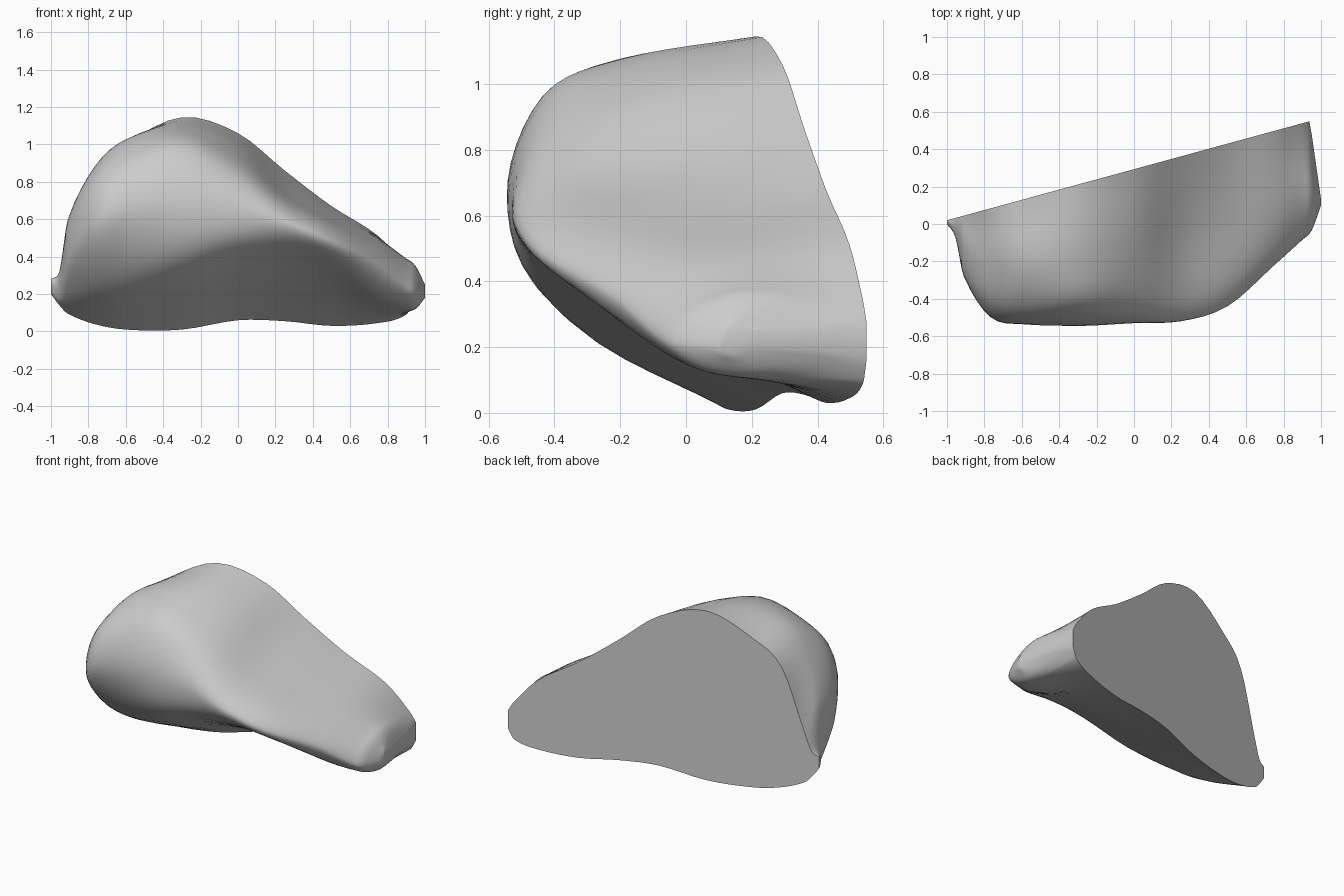
import bpy
import bmesh
import math

if "Cube" in bpy.data.objects:
    bpy.data.objects.remove(bpy.data.objects["Cube"])

# Cross-sections across the width: x, bottom z, four (y, z) points running
# crease -> front -> shoulder -> crown, then the top z on the flat back.
SECTIONS = [
    (-1.00, .20, .01, .21, .00, .24, .00, .26, .01, .275, .28),
    (-0.955, .14, -.03, .17, -.07, .24, -.06, .30, -.02, .32, .31),
    (-0.91, .095, -.12, .20, -.27, .38, -.25, .56, -.10, .59, .43),
    (-0.77, .04, -.27, .24, -.49, .54, -.42, .78, -.18, .875, .84),
    (-0.60, .01, -.33, .26, -.53, .60, -.46, .87, -.20, 1.02, 1.0),
    (-0.30, .01, -.42, .35, -.545, .66, -.43, .97, -.18, 1.08, 1.145),
    (0.00, .06, -.43, .43, -.53, .65, -.42, .85, -.10, .98, 1.06),
    (0.25, .055, -.37, .42, -.52, .57, -.41, .68, -.05, .76, .86),
    (0.50, .03, -.25, .34, -.44, .47, -.33, .56, .00, .61, .67),
    (0.75, .045, -.05, .18, -.22, .34, -.13, .43, .12, .49, .51),
    (0.90, .09, .08, .12, -.08, .22, -.03, .32, .20, .39, .34),
    (0.95, .18, .15, .12, -.03, .20, .02, .29, .20, .35, .26),
    (1.00, .20, .12, .18, .10, .20, .11, .23, .12, .25, .25),
]


def back_y(x):
    """Slanted vertical cut, rounded off at the right end."""
    return min(.293 + .273 * x, .55 - 7 * (x - .94))


def spline(ts, vals, i, u):
    """Smooth curve through vals at ts, at fraction u of span i."""
    last = len(ts) - 1

    def slope(k):
        a, b = max(k - 1, 0), min(k + 1, last)
        return (vals[b] - vals[a]) / (ts[b] - ts[a])

    h = ts[i + 1] - ts[i]
    return ((2 * u**3 - 3 * u**2 + 1) * vals[i] + (u**3 - 2 * u**2 + u) * h * slope(i)
            + (3 * u**2 - 2 * u**3) * vals[i + 1] + (u**3 - u**2) * h * slope(i + 1))


def samples(spans, steps):
    out = [(i, k / steps) for i in range(spans) for k in range(steps)]
    return out + [(spans - 1, 1.0)]


# Loft the sections; the closing strip of each ring forms the flat back
bm = bmesh.new()
xs = [s[0] for s in SECTIONS]
columns = list(zip(*SECTIONS))
rings = []
for i, u in samples(len(xs) - 1, 4):
    x = xs[i] + u * (xs[i + 1] - xs[i])
    v = [spline(xs, c, i, u) for c in columns[1:]]
    ys = [back_y(x), v[1], v[3], v[5], v[7], back_y(x)]
    zs = [v[0], v[2], v[4], v[6], v[8], v[9]]
    # Space the curve by square root of chord length to avoid loops
    t = [0]
    for j in range(5):
        chord = math.hypot(ys[j + 1] - ys[j], zs[j + 1] - zs[j])
        t.append(t[-1] + math.sqrt(max(chord, .001)))
    rings.append([bm.verts.new((x, min(back_y(x), spline(t, ys, j, w)),
                                max(0, spline(t, zs, j, w))))
                  for j, w in samples(5, 6)])

n = len(rings[0])
for a, b in zip(rings, rings[1:]):
    for j in range(n):
        k = (j + 1) % n
        bm.faces.new((a[j], a[k], b[k], b[j]))
bm.faces.new(rings[0])
bm.faces.new(rings[-1])
bmesh.ops.recalc_face_normals(bm, faces=bm.faces)

mesh = bpy.data.meshes.new("rounded_shell")
bm.to_mesh(mesh)
bm.free()
body = bpy.data.objects.new("rounded_shell", mesh)
bpy.context.collection.objects.link(body)

# Plain grey
grey = bpy.data.materials.new("light_grey")
grey.diffuse_color = (.6, .6, .6, 1)
grey.use_nodes = True
grey.node_tree.nodes["Principled BSDF"].inputs["Base Color"].default_value = grey.diffuse_color
mesh.materials.append(grey)

bpy.context.view_layer.objects.active = body
body.select_set(True)
bpy.ops.object.shade_smooth_by_angle(angle=.7)
